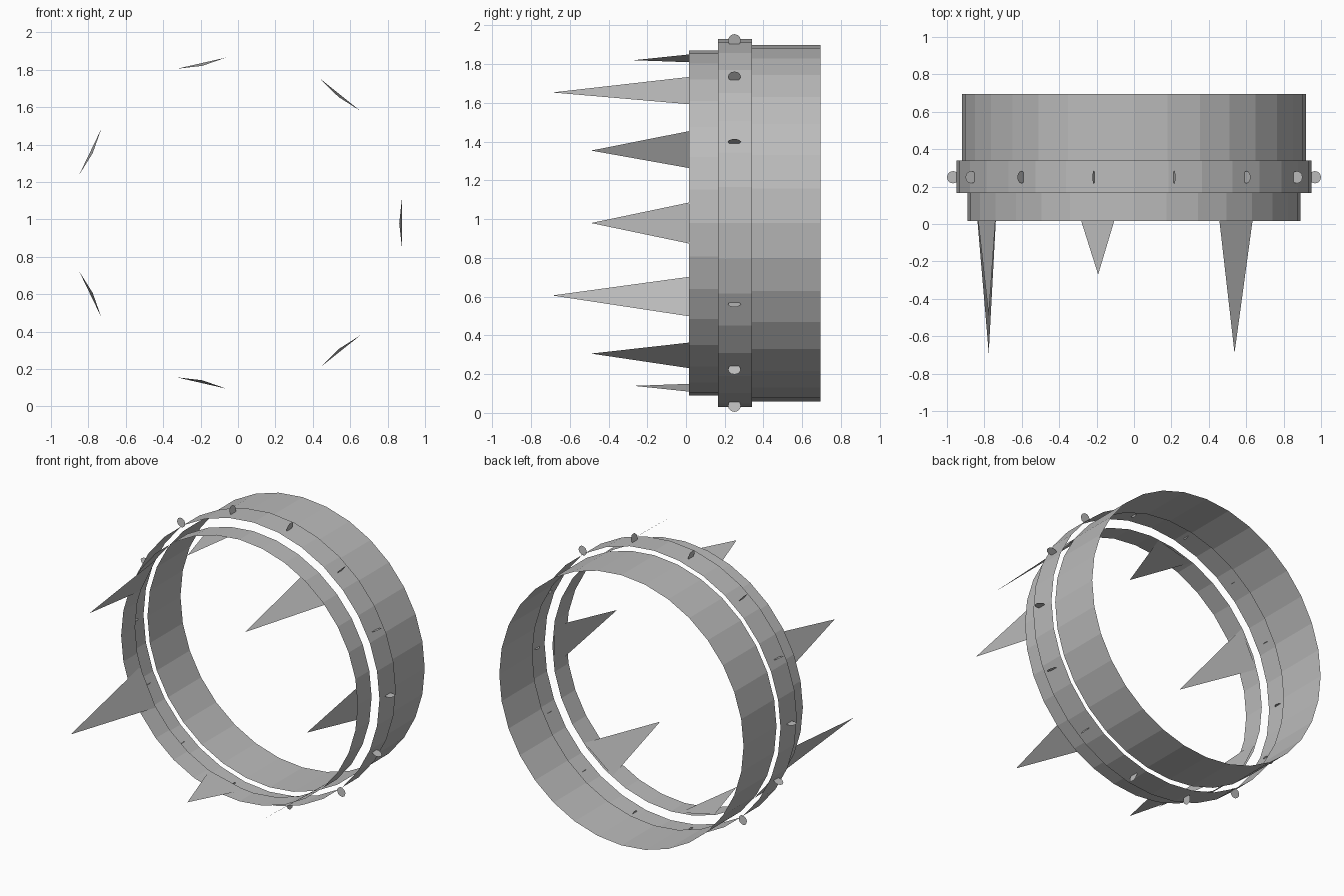
import bpy
import math
from mathutils import Matrix, Vector

cube = bpy.data.objects.get("Cube")
if cube:
    bpy.data.objects.remove(cube, do_unlink=True)

CENTRE_Z = 0.98
SIDES = 32
SPIKES = 7
RIVETS = 14

# Single plain grey
grey = bpy.data.materials.new("plain_grey")
grey.use_nodes = True
colour = (0.5, 0.5, 0.5, 1)
grey.diffuse_color = colour
grey.node_tree.nodes["Principled BSDF"].inputs["Base Color"].default_value = colour


def add_part(name, verts, faces, angle=0.0):
    """Build a sheet around the y axis, turned by angle from +x towards +z."""
    turn = Matrix.Translation((0, 0, CENTRE_Z)) @ Matrix.Rotation(-angle, 4, "Y")
    mesh = bpy.data.meshes.new(name)
    mesh.from_pydata([turn @ Vector(v) for v in verts], [], faces)
    mesh.materials.append(grey)
    obj = bpy.data.objects.new(name, mesh)
    bpy.context.collection.objects.link(obj)
    return obj


def add_ring(name, radius, front, back):
    """Open faceted tube with no thickness."""
    verts = []
    for i in range(SIDES):
        a = math.tau * i / SIDES
        x, z = radius * math.cos(a), radius * math.sin(a)
        verts += [(x, front, z), (x, back, z)]
    n = len(verts)
    faces = [(i, i + 1, (i + 3) % n, (i + 2) % n) for i in range(0, n, 2)]
    add_part(name, verts, faces)


# Three stepped rings
add_ring("front_ring", 0.891, 0.015, 0.165)
add_ring("middle_band", 0.95, 0.165, 0.34)
add_ring("rear_ring", 0.92, 0.34, 0.695)

# Flat spikes of three lengths, leaning slightly inward
tips = [-0.49, -0.69, -0.27, -0.49, -0.69, -0.27, -0.49]
for i, tip in enumerate(tips):
    verts = [(0.877, 0.16, -0.136), (0.877, 0.16, 0.136), (0.862, tip, 0)]
    add_part(f"spike_{i + 1}", verts, [(0, 1, 2)], math.tau * i / SPIKES)

# Small upright discs around the band
DISC_SIDES = 12
for i in range(RIVETS):
    verts = []
    for k in range(DISC_SIDES):
        a = math.tau * k / DISC_SIDES
        verts.append((0.967 + 0.033 * math.cos(a), 0.25 + 0.033 * math.sin(a), 0))
    add_part(f"rivet_{i + 1}", verts, [tuple(range(DISC_SIDES))], math.tau * i / RIVETS)
